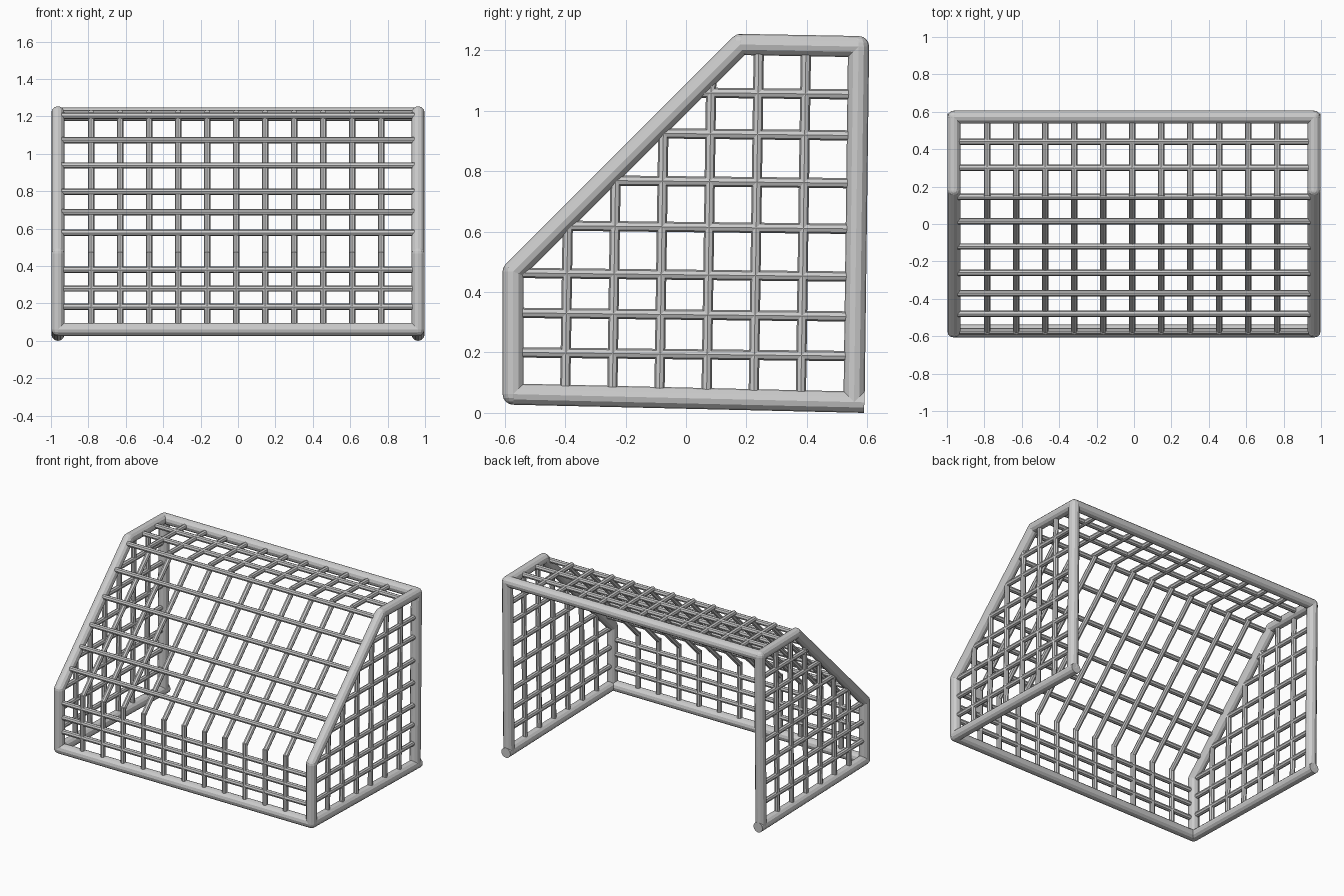
import bpy, bmesh
from mathutils import Vector, Matrix

if "Cube" in bpy.data.objects:
    bpy.data.objects.remove(bpy.data.objects["Cube"])

R_FRAME, R_NET = 0.035, 0.017
SX = 0.963


def add_tube(bm, a, b, r, sides):
    a, b = Vector(a), Vector(b)
    d = b - a
    m = Matrix.Translation((a + b) / 2) @ d.to_track_quat('Z', 'Y').to_matrix().to_4x4()
    bmesh.ops.create_cone(bm, cap_ends=True, segments=sides, radius1=r, radius2=r,
                          depth=d.length, matrix=m)


def make(name, tubes, r, sides, joints=()):
    bm = bmesh.new()
    for a, b in tubes:
        add_tube(bm, a, b, r, sides)
    for j in joints:
        bmesh.ops.create_uvsphere(bm, u_segments=sides, v_segments=8, radius=r,
                                  matrix=Matrix.Translation(j))
    me = bpy.data.meshes.new(name)
    bm.to_mesh(me)
    bm.free()
    ob = bpy.data.objects.new(name, me)
    bpy.context.collection.objects.link(ob)


# side profile corners (y, z), leaning about one degree
FOOT, LOW, KNEE = (0.59, 0.035), (-0.572, 0.062), (-0.572, 0.468)
SHOULDER, TOP, POST = (0.18, 1.219), (0.571, 1.212), (0.556, 0.036)
path = [FOOT, LOW, KNEE, SHOULDER, TOP, POST]


def net_z(z, y):
    # height of a leaning side strand at y
    return z - 0.011 * y


# side frames and side nets
for side, s in (("left", -1), ("right", 1)):
    x = s * SX
    make(side + "_frame", [((x, *p), (x, *q)) for p, q in zip(path, path[1:])],
         R_FRAME, 12, [(x, *p) for p in (LOW, KNEE, SHOULDER, TOP)])
    strands = []
    for z in (0.194, 0.325, 0.457, 0.615, 0.766, 0.924, 1.06):
        y0 = max(-0.56, z - 1.037)
        strands.append(((x, y0, net_z(z, y0)), (x, 0.56, net_z(z, 0.56))))
    for i in range(6):
        y = -0.40 + 0.156 * i
        top = min(1.215, y + 1.04)
        strands.append(((x, y, 0.055), (x, y + 0.014 * top, top)))
    make(side + "_net", strands, R_NET, 8)

# cross rails
make("bottom_rail", [((-SX, *LOW), (SX, *LOW))], R_FRAME, 12)
make("crossbar", [((-SX, *TOP), (SX, *TOP))], R_FRAME, 12)

# front, slope and roof nets
xs = [-0.785 + 0.155 * i for i in range(11)]
make("front_net",
     [((x, -0.573, 0.06), (x, -0.573, 0.475)) for x in xs] +
     [((-SX, -0.573, z), (SX, -0.573, z)) for z in (0.182, 0.28, 0.38)], R_NET, 8)
make("slope_net",
     [((x, -0.573, 0.462), (x, 0.175, 1.21)) for x in xs] +
     [((-SX, y, y + 1.058), (SX, y, y + 1.058))
      for y in (-0.48, -0.37, -0.26, -0.12, 0.015, 0.145)], R_NET, 8)
make("roof_net",
     [((x, 0.15, 1.219), (x, 0.57, 1.212)) for x in xs] +
     [((-SX, y, 1.217), (SX, y, 1.217)) for y in (0.30, 0.44)], R_NET, 8)
